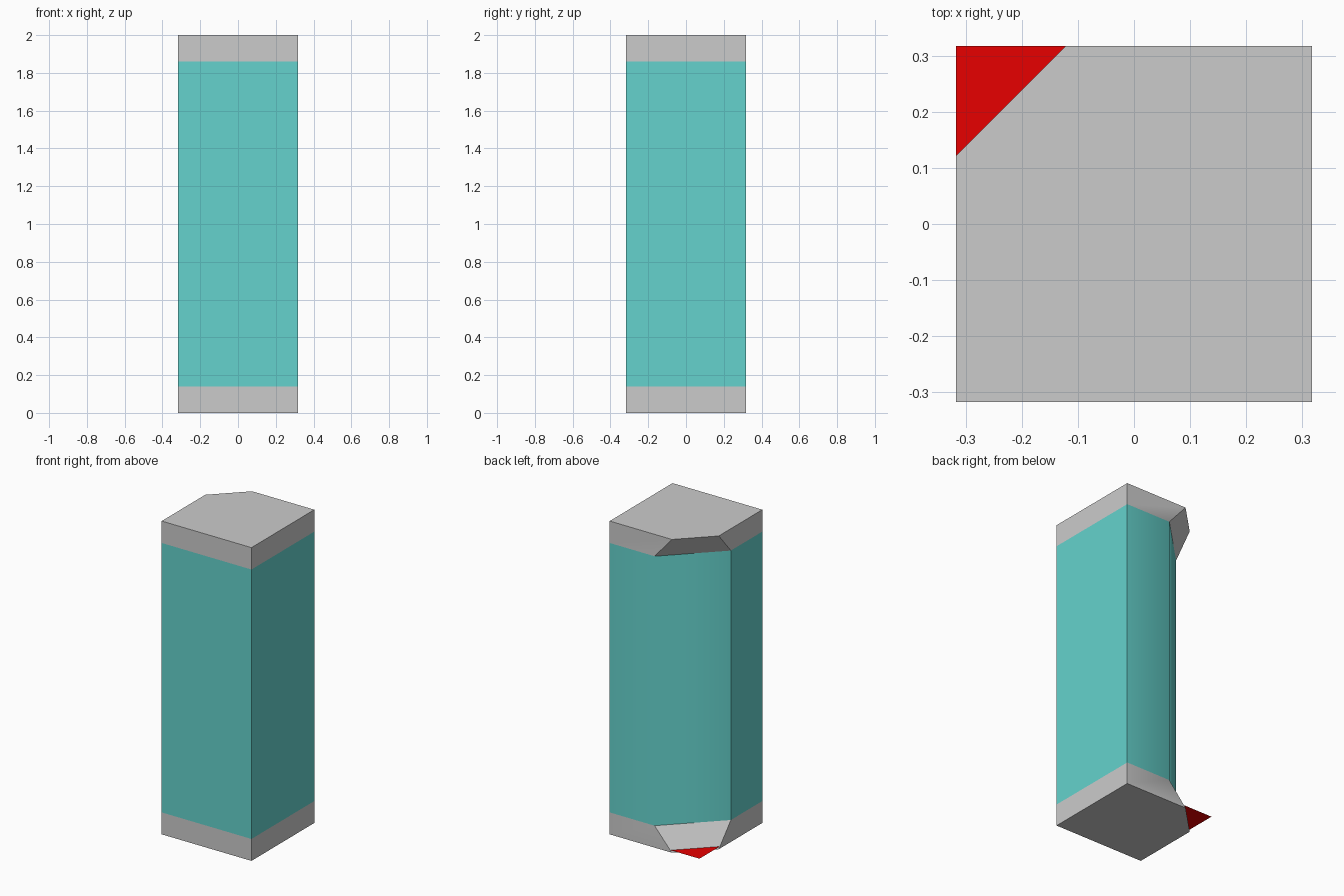
import bpy, bmesh

if "Cube" in bpy.data.objects:
    bpy.data.objects.remove(bpy.data.objects["Cube"])

H = 0.317      # half width of the square section
CUT_END = 0.195  # corner cut on the end faces
CUT_MID = H      # deeper corner cut along the shaft


def material(name, rgb):
    m = bpy.data.materials.new(name)
    m.diffuse_color = (*rgb, 1)
    m.use_nodes = True
    m.node_tree.nodes["Principled BSDF"].inputs["Base Color"].default_value = m.diffuse_color
    return m


def add_object(name, bm, mats):
    mesh = bpy.data.meshes.new(name)
    bm.to_mesh(mesh)
    bm.free()
    for m in mats:
        mesh.materials.append(m)
    obj = bpy.data.objects.new(name, mesh)
    bpy.context.collection.objects.link(obj)
    return obj


def section(cut):
    """Square with its back left corner cut off, counterclockwise."""
    return [(-H, -H), (H, -H), (H, H), (-H + cut, H), (-H, H - cut)]


# Column: stacked sections, grey end bands and a teal shaft
bm = bmesh.new()
levels = [(0, CUT_END), (0.14, CUT_MID), (1.86, CUT_MID), (2, CUT_END)]
rings = [[bm.verts.new((x, y, z)) for x, y in section(c)] for z, c in levels]
bm.faces.new(reversed(rings[0]))
bm.faces.new(rings[-1])
for k in range(3):
    for i in range(5):
        j = (i + 1) % 5
        f = bm.faces.new((rings[k][i], rings[k][j], rings[k + 1][j], rings[k + 1][i]))
        f.material_index = 1 if k == 1 else 0
bm.normal_update()

# Smooth shading, sharp everywhere except the back edge of the shaft's cut
soft = {rings[1][3], rings[2][3]}
for f in bm.faces:
    f.smooth = True
for e in bm.edges:
    e.smooth = set(e.verts) == soft or e.calc_face_angle(0) < 0.1
grey = material("plain_grey", (0.8, 0.8, 0.8))
teal = material("shaft_teal", (0.13, 0.65, 0.61))
add_object("column", bm, [None, teal])
bpy.data.materials.remove(grey)

# Red flat corner marker beside the foot
bm = bmesh.new()
z = 0.014
bm.faces.new([bm.verts.new(p) for p in
              ((-H, H, z), (-H, H - CUT_END - 0.008, z), (-H + CUT_END + 0.008, H, z))])
add_object("corner_marker", bm, [material("marker_red", (0.8, 0.0, 0.0))])
